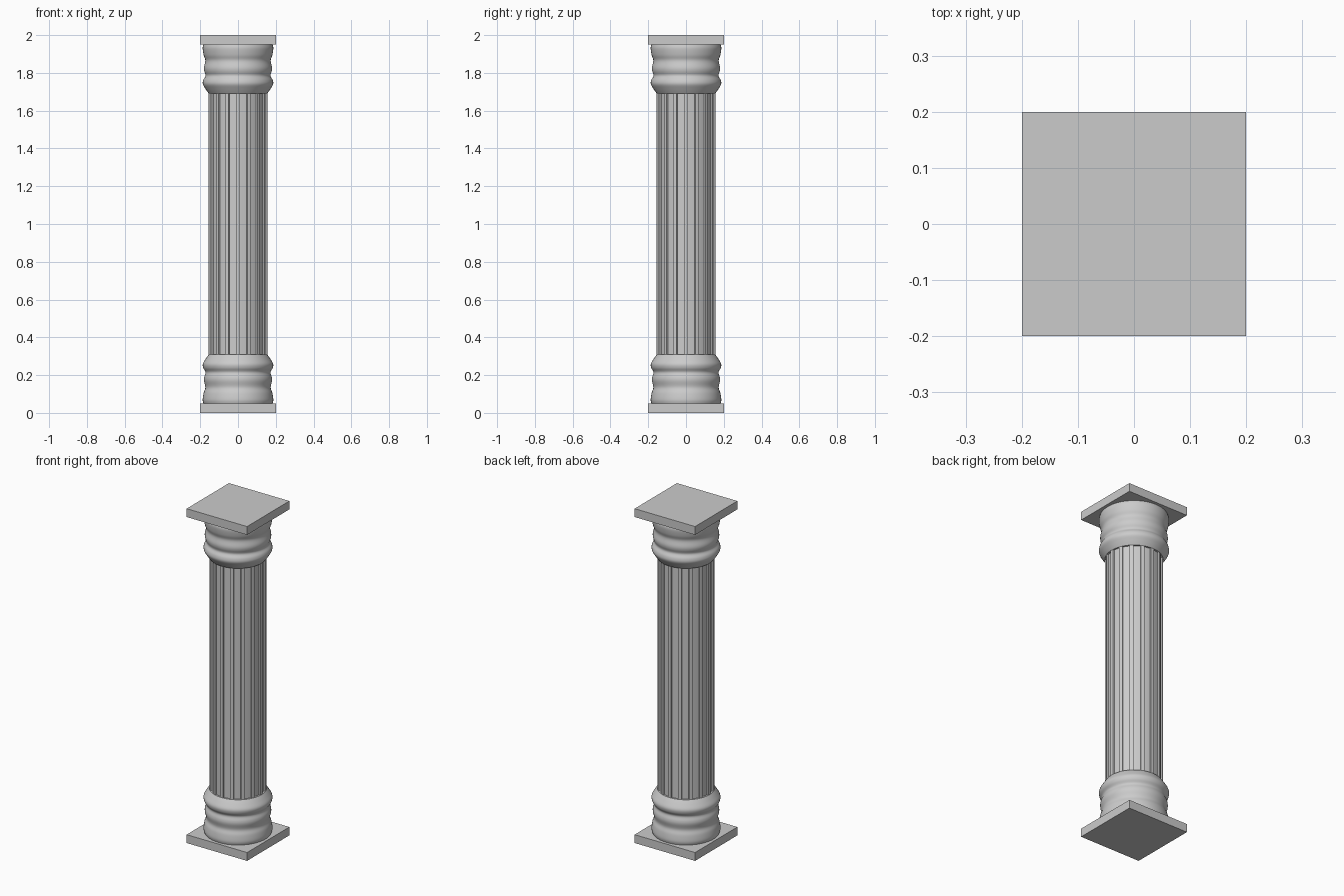
import bpy, bmesh
from math import sin, cos, pi, radians

if "Cube" in bpy.data.objects:
    bpy.data.objects.remove(bpy.data.objects["Cube"])

SIDES = 64
FLUTES = 16


def finish(bm, name, smooth=None):
    bmesh.ops.recalc_face_normals(bm, faces=bm.faces)
    mesh = bpy.data.meshes.new(name)
    bm.to_mesh(mesh)
    bm.free()
    ob = bpy.data.objects.new(name, mesh)
    bpy.context.collection.objects.link(ob)
    if smooth:
        bpy.ops.object.select_all(action='DESELECT')
        ob.select_set(True)
        bpy.context.view_layer.objects.active = ob
        bpy.ops.object.shade_smooth_by_angle(angle=radians(smooth))
    return ob


def loft(bm, loops):
    # Skin matching rings of points and cap both ends
    rings = [[bm.verts.new(p) for p in loop] for loop in loops]
    n = len(rings[0])
    for a, b in zip(rings, rings[1:]):
        for i in range(n):
            j = (i + 1) % n
            bm.faces.new((a[i], a[j], b[j], b[i]))
    bm.faces.new(rings[0][::-1])
    bm.faces.new(rings[-1])


def spline(pts, steps=5):
    # Smooth curve through the moulding profile
    p = [pts[0]] + pts + [pts[-1]]
    out = []
    for k in range(1, len(p) - 2):
        a, b, c, d = p[k - 1:k + 3]
        for s in range(steps):
            t = s / steps
            out.append(tuple(0.5 * (2 * b[i] + (c[i] - a[i]) * t
                       + (2 * a[i] - 5 * b[i] + 4 * c[i] - d[i]) * t * t
                       + (3 * b[i] - a[i] - 3 * c[i] + d[i]) * t ** 3)
                       for i in (0, 1)))
    return out + [pts[-1]]


def plinth(name, z0, z1):
    bm = bmesh.new()
    s = 0.2
    loft(bm, [[(-s, -s, z), (s, -s, z), (s, s, z), (-s, s, z)] for z in (z0, z1)])
    finish(bm, name)


def moulding(name, flip):
    profile = [(0.183, 0.05), (0.187, 0.07), (0.182, 0.105), (0.173, 0.135),
               (0.180, 0.17), (0.179, 0.19), (0.172, 0.215), (0.184, 0.238),
               (0.186, 0.26), (0.172, 0.285), (0.156, 0.308)]
    bm = bmesh.new()
    loft(bm, [[(r * cos(2 * pi * i / SIDES), r * sin(2 * pi * i / SIDES),
                2 - z if flip else z) for i in range(SIDES)]
              for r, z in spline(profile)])
    finish(bm, name, 40)


# Square slabs at foot and head
plinth("bottom_plinth", 0, 0.05)
plinth("top_plinth", 1.95, 2)

# Rounded mouldings, mirrored top to bottom
moulding("base_moulding", False)
moulding("capital_moulding", True)

# Fluted shaft: narrow ridges between wide shallow channels
section = []
for k in range(FLUTES):
    a = 360 / FLUTES * k
    for da, r in ((-3.8, 0.155), (0, 0.156), (3.8, 0.155),
                  (4.2, 0.146), (11.25, 0.146), (18.3, 0.146)):
        t = radians(a + da)
        section.append((r * cos(t), r * sin(t)))
bm = bmesh.new()
loft(bm, [[(x, y, z) for x, y in section] for z in (0.305, 1.695)])
finish(bm, "fluted_shaft", 30)
